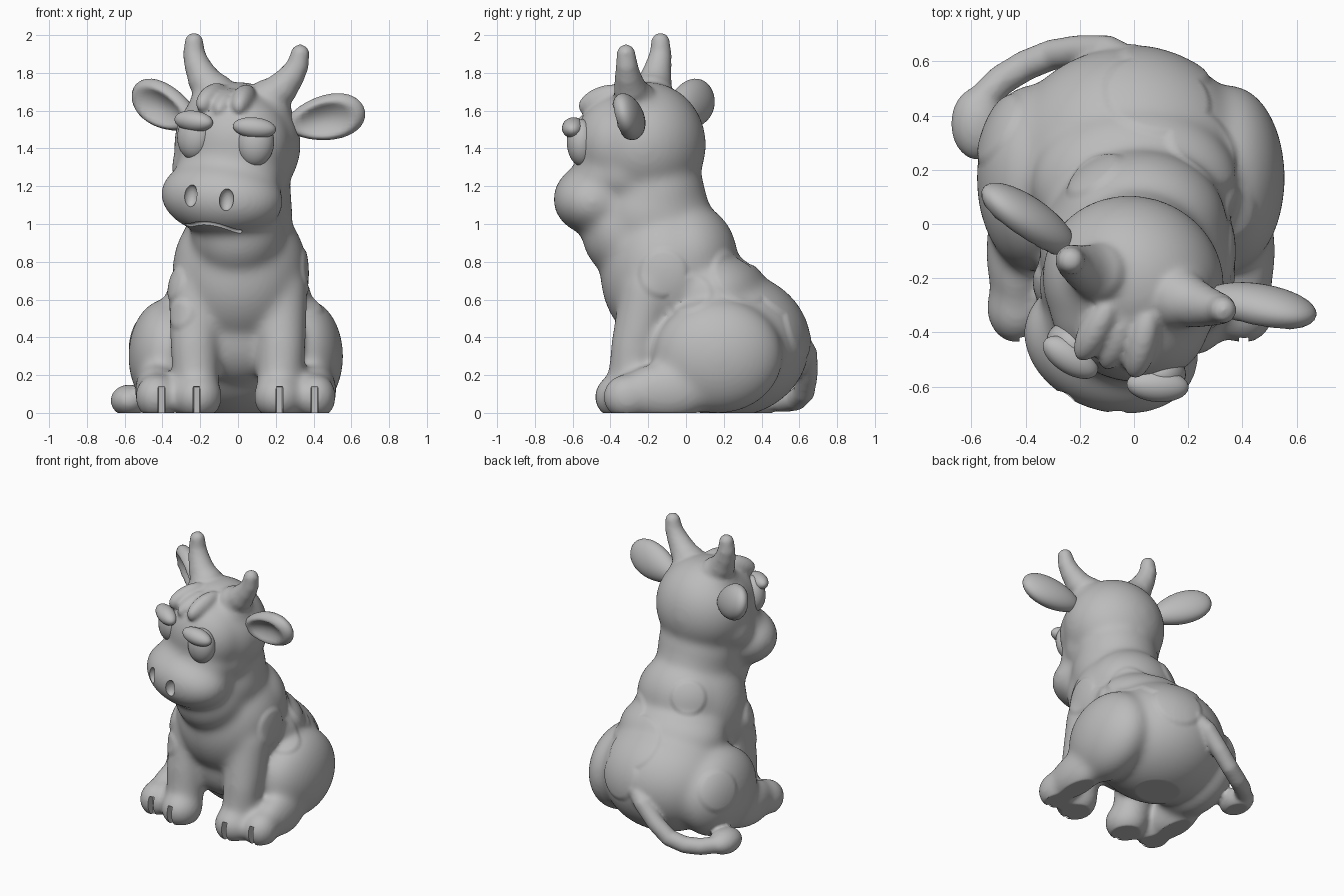
import bpy, bmesh
from math import radians, sin, cos, pi
from mathutils import Matrix, Vector

if "Cube" in bpy.data.objects:
    bpy.data.objects.remove(bpy.data.objects["Cube"])

grey = bpy.data.materials.new("plain_grey")
grey.use_nodes = True
grey.diffuse_color = (0.5, 0.5, 0.5, 1)
grey.node_tree.nodes["Principled BSDF"].inputs["Base Color"].default_value = grey.diffuse_color

# The head is turned and tilted; its parts are mirrored in this frame
WORLD = Matrix.Identity(4)
HEAD = (Matrix.Translation((0, -0.2, 1.42)) @ Matrix.Rotation(radians(-18), 4, "Z")
        @ Matrix.Rotation(radians(6), 4, "Y"))
FACE = HEAD @ Matrix.Translation((0.025, 0, 0))
HIPS = Matrix.Translation((-0.012, 0, 0))


def sides(frame):
    return [frame @ Matrix.Diagonal((s, 1, 1, 1)) for s in (1, -1)]


def ball(bm, loc, rad, frame=WORLD, turn=WORLD):
    m = frame @ Matrix.Translation(loc) @ turn @ Matrix.Diagonal((*rad, 1))
    return bmesh.ops.create_uvsphere(bm, u_segments=32, v_segments=20, radius=1, matrix=m)["verts"]


def chain(bm, points, radii, frame=WORLD):
    """Tapered rounded limb through the points."""
    points = [Vector(p) for p in points]
    for p, r in zip(points, radii):
        ball(bm, p, (r, r, r), frame)
    for a, b, r1, r2 in zip(points, points[1:], radii, radii[1:]):
        turn = (b - a).to_track_quat("Z", "Y").to_matrix().to_4x4()
        m = frame @ Matrix.Translation((a + b) / 2) @ turn
        bmesh.ops.create_cone(bm, cap_ends=True, segments=24, radius1=r1, radius2=r2,
                              depth=(b - a).length, matrix=m)


def bake(ob):
    bpy.context.view_layer.update()
    deps = bpy.context.evaluated_depsgraph_get()
    mesh = bpy.data.meshes.new_from_object(ob.evaluated_get(deps))
    ob.modifiers.clear()
    ob.data = mesh


def fuse(ob, voxel, smooth):
    """Merge overlapping pieces into one soft skin."""
    rem = ob.modifiers.new("fuse", "REMESH")
    rem.mode = "VOXEL"
    rem.voxel_size = voxel
    sm = ob.modifiers.new("soften", "SMOOTH")
    sm.factor = 0.5
    sm.iterations = smooth
    bake(ob)
    ob.data.shade_smooth()


def make(name, bm):
    bmesh.ops.recalc_face_normals(bm, faces=bm.faces[:])
    mesh = bpy.data.meshes.new(name)
    bm.to_mesh(mesh)
    bm.free()
    mesh.materials.append(grey)
    mesh.shade_smooth()
    ob = bpy.data.objects.new(name, mesh)
    bpy.context.collection.objects.link(ob)
    return ob


# Body: neck, throat, chest, back, belly and rump
bm = bmesh.new()
ball(bm, (0.005, -0.17, 1.14), (0.28, 0.275, 0.3))
ball(bm, (0.01, -0.18, 1.05), (0.28, 0.31, 0.3))
ball(bm, (0, -0.3, 0.96), (0.25, 0.255, 0.26))
ball(bm, (0.01, -0.1, 0.74), (0.36, 0.355, 0.41))
ball(bm, (0.025, 0, 0.82), (0.32, 0.275, 0.3))
ball(bm, (0, 0.14, 0.63), (0.38, 0.29, 0.22))
ball(bm, (0, -0.08, 0.42), (0.3, 0.24, 0.28))
ball(bm, (-0.02, 0.22, 0.36), (0.46, 0.435, 0.385))
# Skull, face, nose bridge, muzzle, cheeks and horn roots
ball(bm, (0, -0.01, 0), (0.34, 0.315, 0.335), HEAD)
ball(bm, (0, -0.13, 0.01), (0.3, 0.25, 0.28), FACE)
ball(bm, (0, -0.18, -0.15), (0.29, 0.22, 0.2), FACE)
MUZZLE, MUZZLE_SIZE = Vector((0, -0.26, -0.28)), (0.335, 0.25, 0.205)
ball(bm, MUZZLE, MUZZLE_SIZE, FACE)
for f in sides(HEAD):
    ball(bm, (0.19, -0.08, -0.14), (0.135, 0.15, 0.14), f)
    ball(bm, (0.15, -0.02, 0.21), (0.13, 0.13, 0.12), f)
# Haunches, hind feet, front legs and paws
for f in sides(HIPS):
    ball(bm, (0.365, 0.17, 0.3), (0.205, 0.345, 0.305), f)
    ball(bm, (0.42, -0.1, 0.115), (0.115, 0.25, 0.155), f)
    ball(bm, (0.42, -0.31, 0.085), (0.115, 0.135, 0.125), f)
for f in sides(WORLD):
    chain(bm, [(0.22, -0.2, 0.65), (0.23, -0.27, 0.35), (0.22, -0.3, 0.09)],
          [0.15, 0.13, 0.12], f)
    ball(bm, (0.215, -0.34, 0.085), (0.135, 0.15, 0.13), f)
body = make("body", bm)
fuse(body, 0.015, 40)

# Horns and the three-lobed hair tuft grow out of the soft head
bm = bmesh.new()
bm.from_mesh(body.data)
for f in sides(HEAD):
    chain(bm, [(0.15, -0.02, 0.25), (0.215, -0.02, 0.32), (0.262, -0.015, 0.39),
               (0.29, -0.01, 0.45), (0.297, -0.01, 0.515)],
          [0.115, 0.087, 0.07, 0.059, 0.05], f)
for x, z in ((-0.1, 0.235), (-0.015, 0.215), (0.075, 0.245)):
    turn = Matrix.Rotation(1.5 * x, 4, "Z") @ Matrix.Rotation(radians(18), 4, "X")
    ball(bm, (x, -0.215, z), (0.06, 0.145, 0.075), HEAD, turn)
# Tail curling round to the side, with its tip resting on the ground
chain(bm, [(0, 0.57, 0.4), (-0.1, 0.635, 0.31), (-0.2, 0.64, 0.2), (-0.3, 0.625, 0.11),
           (-0.4, 0.585, 0.07), (-0.49, 0.53, 0.06), (-0.56, 0.46, 0.065)],
      [0.075, 0.062, 0.058, 0.057, 0.057, 0.057, 0.057])
ball(bm, (-0.575, 0.37, 0.065), (0.1, 0.135, 0.085))
bm.to_mesh(body.data)
bm.free()
fuse(body, 0.013, 7)
# Flat soles
for v in body.data.vertices:
    v.co.z = max(v.co.z, 0)

# Raised coat patches
patches = [((0.36, -0.12, 0.74), 0.14), ((0.36, 0.02, 0.62), 0.13),
           ((0.1, 0.5, 0.66), 0.22), ((0.28, 0.3, 0.73), 0.18), ((0.12, 0.6, 0.45), 0.18),
           ((-0.16, 0.2, 0.93), 0.13), ((-0.33, -0.25, 0.68), 0.1),
           ((-0.3, -0.32, 0.52), 0.09), ((-0.5, 0.35, 0.4), 0.15)]
lifts = []
for v in body.data.vertices:
    w = max((r - (v.co - Vector(c)).length) / 0.03 for c, r in patches)
    lifts.append(v.normal * 0.01 * min(max(w, 0), 1))
for v, lift in zip(body.data.vertices, lifts):
    v.co += lift

# Cutters: hoof slits, nostrils and mouth line
bm = bmesh.new()
for f in sides(WORLD):
    for x, y in ((0.22, -0.49), (0.405, -0.445)):
        m = f @ Matrix.Translation((x, y, 0.05)) @ Matrix.Diagonal((0.035, 0.14, 0.18, 1))
        bmesh.ops.create_cube(bm, size=1, matrix=m)
for f in sides(FACE):
    ball(bm, (0.1, -0.49, -0.28), (0.038, 0.04, 0.06), f)
mouth = []
for i in range(13):
    a = radians(-48 + 8 * i)
    drop = 0.74 + 0.06 * cos(4 * a + pi)
    c = (1 - drop * drop) ** 0.5
    rx, ry, rz = MUZZLE_SIZE
    mouth.append(MUZZLE + Vector((rx * c * sin(a), -ry * c * cos(a), -rz * drop)))
chain(bm, mouth, [0.014] * 13, FACE)
cutter = make("detail_cutter", bm)
cutter.hide_render = True
fuse(cutter, 0.006, 1)
cut = body.modifiers.new("details", "BOOLEAN")
cut.operation = "DIFFERENCE"
cut.solver = "EXACT"
cut.object = cutter
bake(body)
bpy.data.objects.remove(cutter)
bpy.ops.object.select_all(action="DESELECT")
body.select_set(True)
bpy.context.view_layer.objects.active = body
bpy.ops.object.shade_smooth_by_angle(angle=radians(45))

# Cupped ears, the left one held higher and further forward
bm = bmesh.new()
for f, y, z, yaw in zip(sides(HEAD), (0.045, 0.085), (0.19, 0.155), (8, 15)):
    verts = ball(bm, (0, 0, 0), (1, 1, 1))
    for v in verts:
        t = v.co.x ** 2 + v.co.z ** 2
        if v.co.y < 0:
            v.co.y += 0.9 * max(0, 1 - t / 0.6)
        v.co.z *= 1 + 0.2 * v.co.x
    m = (f @ Matrix.Translation((0.455, y, z)) @ Matrix.Rotation(radians(yaw), 4, "Z")
         @ Matrix.Rotation(radians(-17), 4, "Y") @ Matrix.Rotation(radians(14), 4, "X")
         @ Matrix.Diagonal((0.215, 0.08, 0.12, 1)))
    bmesh.ops.transform(bm, matrix=m, verts=verts)
make("ears", bm)

# Eyeballs and heavy upper lids
lean = Matrix.Rotation(radians(14), 4, "Z")
eyes, lids = bmesh.new(), bmesh.new()
for f in sides(FACE):
    ball(eyes, (0.17, -0.305, 0.03), (0.098, 0.08, 0.125), f, lean)
    ball(lids, (0.17, -0.35, 0.11), (0.115, 0.06, 0.055), f, lean)
make("eyes", eyes)
make("eyelids", lids)
